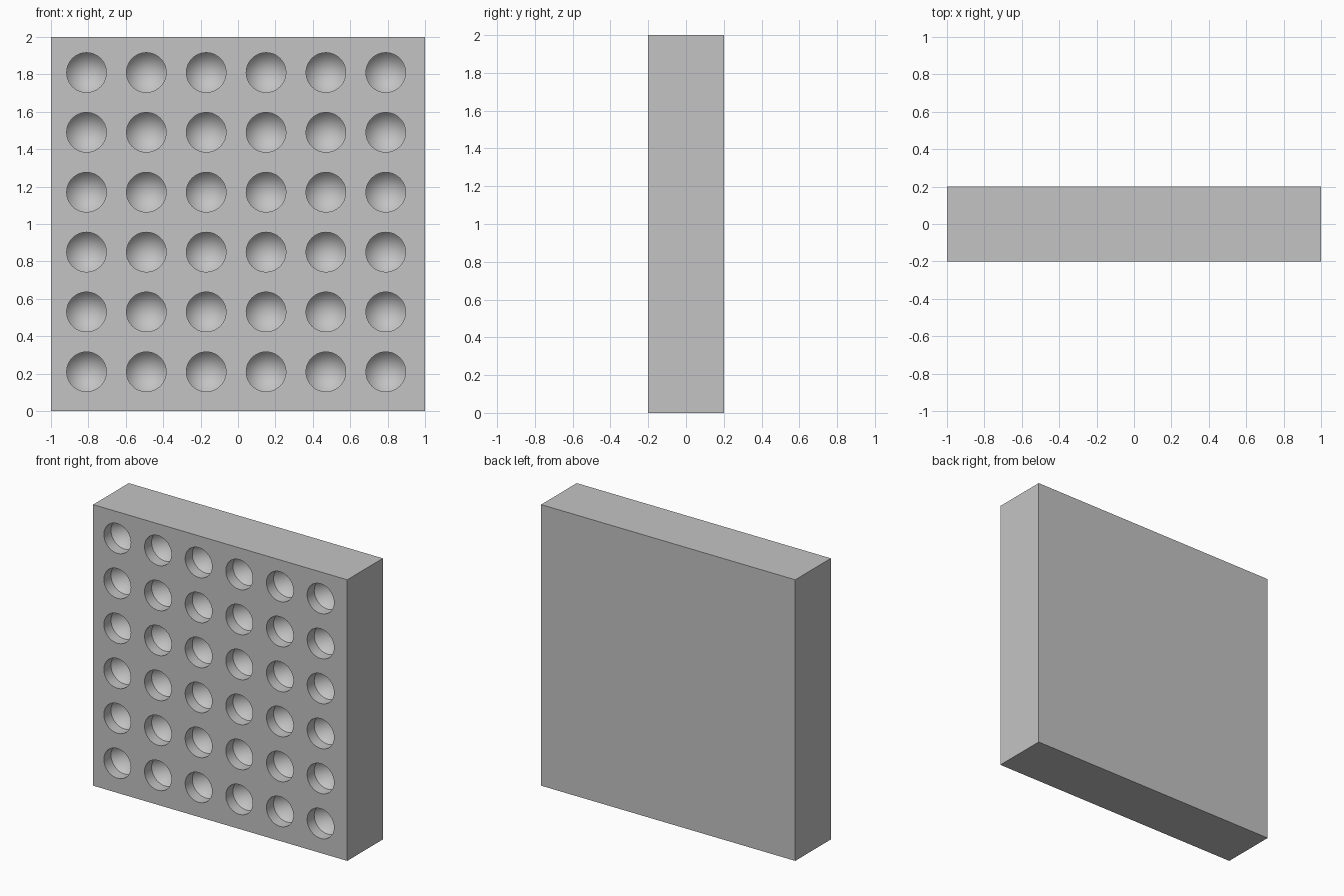
import bpy, bmesh, math
from mathutils import Matrix, Vector

cube = bpy.data.objects.get("Cube")
if cube:
    bpy.data.objects.remove(cube, do_unlink=True)

THICK, COUNT, PITCH = 0.4, 6, 0.32
FIRST_X, FIRST_Z = -0.81, 0.21
RADIUS, WALL, TIP = 0.106, 0.08, 0.125

grey = bpy.data.materials.new("plain grey")
grey.use_nodes = True
grey.diffuse_color = (0.55, 0.55, 0.55, 1)
grey.node_tree.nodes["Principled BSDF"].inputs["Base Color"].default_value = grey.diffuse_color


def make_object(name, bm):
    bmesh.ops.recalc_face_normals(bm, faces=bm.faces)
    mesh = bpy.data.meshes.new(name)
    bm.to_mesh(mesh)
    bm.free()
    mesh.materials.append(grey)
    obj = bpy.data.objects.new(name, mesh)
    bpy.context.collection.objects.link(obj)
    return obj


def add_drill(bm, x, z):
    """Lathe a straight-walled, cone-tipped drill pointing into the front."""
    front = -THICK / 2
    profile = [(0, -0.05), (RADIUS, -0.05), (RADIUS, WALL), (0, WALL + TIP)]
    verts = [bm.verts.new((x + r, front + d, z)) for r, d in profile]
    edges = [bm.edges.new(pair) for pair in zip(verts, verts[1:])]
    bmesh.ops.spin(bm, geom=verts + edges, cent=(x, 0, z), axis=(0, 1, 0),
                   angle=math.tau, steps=48, use_merge=True)


# Solid slab
bm = bmesh.new()
bmesh.ops.create_cube(bm, size=1, matrix=Matrix.Translation((0, 0, 1))
                      @ Matrix.Diagonal(Vector((2, THICK, 2, 1))))
block = make_object("block", bm)

# Grid of drills, slightly off-centre
bm = bmesh.new()
for i in range(COUNT):
    for j in range(COUNT):
        add_drill(bm, FIRST_X + i * PITCH, FIRST_Z + j * PITCH)
bmesh.ops.remove_doubles(bm, verts=bm.verts, dist=0.0001)
drills = make_object("hole_cutter", bm)
drills.hide_render = True

# Sink the holes, then drop the cutter
cut = block.modifiers.new("holes", 'BOOLEAN')
cut.operation, cut.solver, cut.object = 'DIFFERENCE', 'EXACT', drills
bpy.ops.object.select_all(action='DESELECT')
block.select_set(True)
bpy.context.view_layer.objects.active = block
bpy.ops.object.modifier_apply(modifier=cut.name)
bpy.data.objects.remove(drills, do_unlink=True)
bpy.ops.object.shade_smooth_by_angle(angle=math.radians(30))
